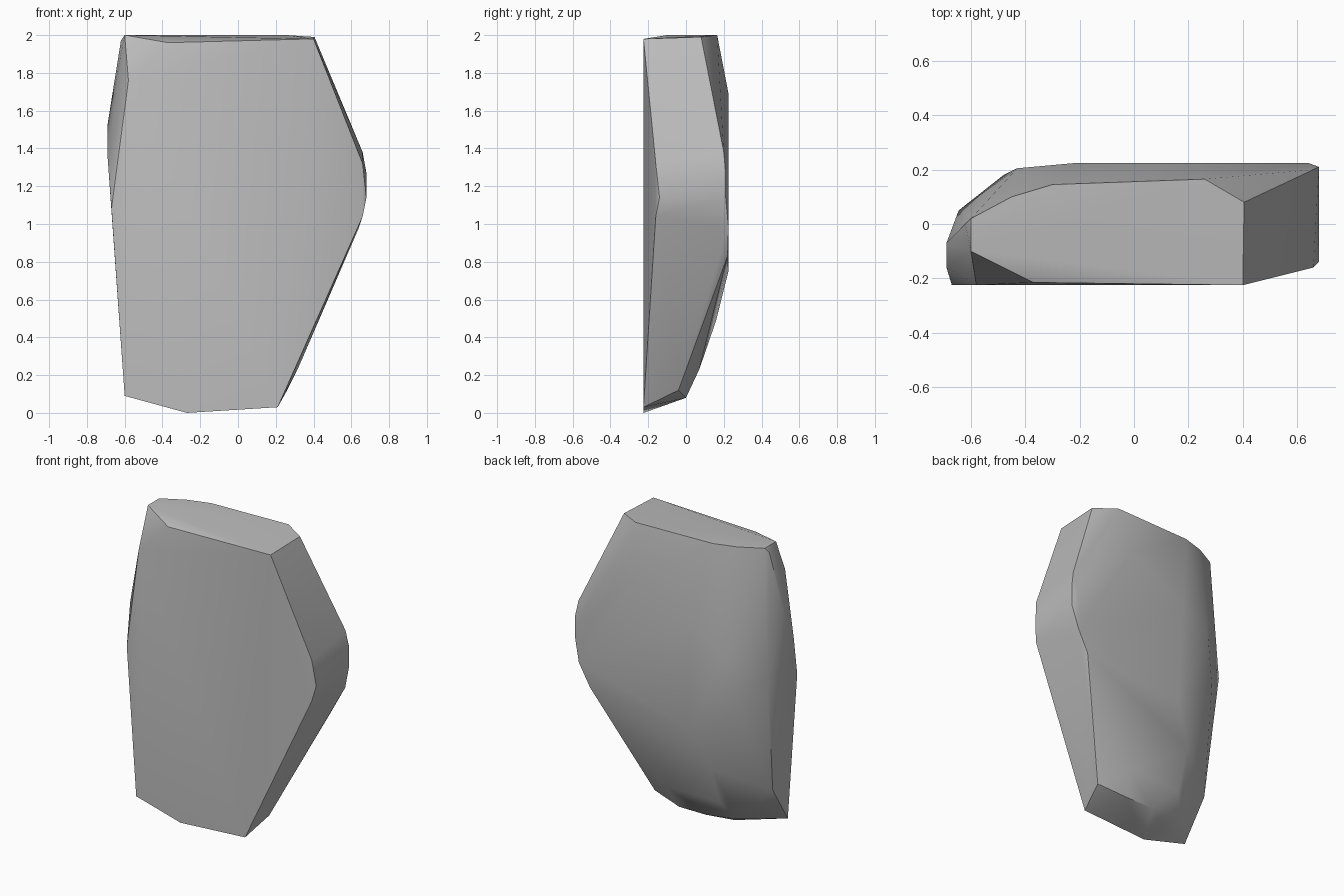
import bpy
import bmesh
import math

# Remove only the default cube
default_cube = bpy.data.objects.get("Cube")
if default_cube:
    bpy.data.objects.remove(default_cube, do_unlink=True)


def make_material(name, colour):
    material = bpy.data.materials.new(name)
    material.use_nodes = True
    material.diffuse_color = colour
    shader = material.node_tree.nodes["Principled BSDF"]
    shader.inputs["Base Color"].default_value = colour
    return material


def hull_object(name, groups, material):
    """Wrap a tight convex skin around the chiselled corners."""
    bm = bmesh.new()
    for group in groups:
        for corner in group:
            bm.verts.new(corner)
    result = bmesh.ops.convex_hull(bm, input=bm.verts[:])
    unused = set(result["geom_interior"] + result["geom_unused"])
    loose = [v for v in unused if isinstance(v, bmesh.types.BMVert) and not v.link_faces]
    bmesh.ops.delete(bm, geom=loose, context="VERTS")
    bmesh.ops.recalc_face_normals(bm, faces=bm.faces[:])
    mesh = bpy.data.meshes.new(name)
    bm.to_mesh(mesh)
    bm.free()
    mesh.materials.append(material)
    rock = bpy.data.objects.new(name, mesh)
    bpy.context.collection.objects.link(rock)
    return rock


# Flat front slab, leaning back a little on one side
FRONT = -.225
front_rim = [(x, FRONT, z) for x, z in (
    (-.6, .09), (-.27, 0), (.21, .03), (.4, 1.98), (-.58, 1.76), (-.67, 1.08))]
front_rim += [(-.37, -.215, 1.96), (.66, -.16, 1.32),
              (.68, -.14, 1.14), (.66, -.16, 1.04)]

# Nearly level top cut
top_rim = [(x, y, 2) for x, y in (
    (-.6, -.1), (-.6, .02), (-.45, .1), (-.3, .145), (.26, .165))]
top_rim += [(.405, .08, 1.99), (-.62, 0, 1.97)]

# Blunt right edge
right_rim = [(.66, .2, 1.38), (.68, .21, 1.27), (.68, .21, 1.14),
             (.64, .225, .98), (.64, .225, 1.25), (.32, -.05, .24)]

# Chipped left edge
left_rim = [(-.69, -.16, 1.35), (-.69, -.07, 1.53),
            (-.645, .05, 1.17), (-.61, -.05, .35)]

# Broad back and its rounded foot
back_face = [(.2, .225, 1.69), (-.21, .225, 1.45), (-.43, .205, 1.3),
             (-.48, .18, 1), (-.17, .225, .75), (.56, .22, .83)]
foot = [(-.3, .16, .49), (-.3, .07, .23), (.1, .07, .23), (.26, -.04, .12),
        (.05, 0, .08), (-.15, 0, .08), (-.37, 0, .11), (-.3, -.09, .05)]

stone = make_material("stone grey", (.5, .5, .5, 1))
rock = hull_object("rock_slab", [front_rim, top_rim, right_rim, left_rim,
                                 back_face, foot], stone)

# Soft facets, crisp rims
bpy.ops.object.select_all(action="DESELECT")
rock.select_set(True)
bpy.context.view_layer.objects.active = rock
bpy.ops.object.shade_smooth_by_angle(angle=math.radians(35))
